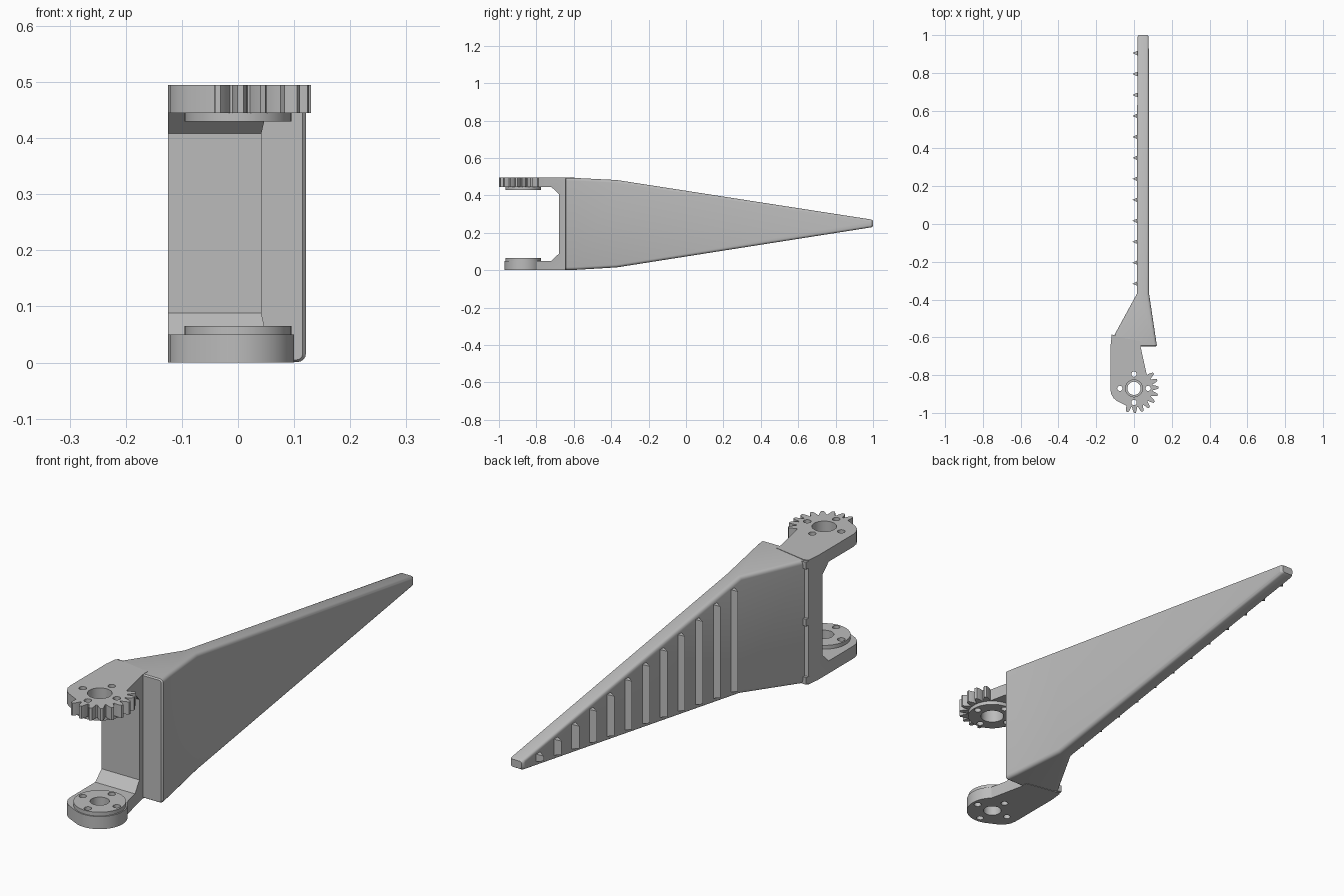
import bpy, bmesh, math
from mathutils import Vector

cube = bpy.data.objects.get("Cube")
if cube:
    bpy.data.objects.remove(cube)

grey = bpy.data.materials.new("plain grey")
grey.use_nodes = True
GREY = (0.5, 0.5, 0.5, 1)
grey.diffuse_color = GREY
grey.node_tree.nodes["Principled BSDF"].inputs["Base Color"].default_value = GREY

HUB = Vector((0, -0.87))      # hinge axis in plan
HEIGHT = 0.495


def finish(bm, name, angle=35):
    bmesh.ops.recalc_face_normals(bm, faces=bm.faces)
    mesh = bpy.data.meshes.new(name)
    bm.to_mesh(mesh)
    bm.free()
    ob = bpy.data.objects.new(name, mesh)
    bpy.context.collection.objects.link(ob)
    mesh.materials.append(grey)
    smooth(ob, angle)
    return ob


def smooth(ob, angle=35):
    bpy.ops.object.select_all(action='DESELECT')
    ob.select_set(True)
    bpy.context.view_layer.objects.active = ob
    bpy.ops.object.shade_smooth_by_angle(angle=math.radians(angle))


def loft(bm, rings):
    """Skin a list of equal point rings and cap both ends."""
    loops = [[bm.verts.new(p) for p in ring] for ring in rings]
    for a, b in zip(loops, loops[1:]):
        for i in range(len(a)):
            j = (i + 1) % len(a)
            bm.faces.new((a[i], a[j], b[j], b[i]))
    bm.faces.new(loops[0])
    bm.faces.new(loops[-1])


def prism(bm, pts, lo, hi, axis='z'):
    place = (lambda p, h: (p[0], p[1], h)) if axis == 'z' else (lambda p, h: (h, p[0], p[1]))
    loft(bm, [[place(p, h) for p in pts] for h in (lo, hi)])


def arc(centre, r, start, end, n):
    return [(centre[0] + r * math.cos(math.radians(a)), centre[1] + r * math.sin(math.radians(a)))
            for a in (start + (end - start) * i / (n - 1) for i in range(n))]


def circle(centre, r, n=32):
    return arc(centre, r, 0, 360 * (n - 1) / n, n)


def cut(ob, cutter):
    mod = ob.modifiers.new("cut", 'BOOLEAN')
    mod.operation = 'DIFFERENCE'
    mod.solver = 'EXACT'
    mod.object = cutter
    bpy.context.view_layer.objects.active = ob
    bpy.ops.object.modifier_apply(modifier=mod.name)


# Cutters: pivot holes, screw holes and the slot between the ears
bm = bmesh.new()
prism(bm, circle(HUB, 0.035), -0.1, 0.2)
prism(bm, circle(HUB, 0.045), 0.3, 0.6)
for a in range(0, 360, 90):
    spot = HUB + 0.075 * Vector((math.cos(math.radians(a)), math.sin(math.radians(a))))
    prism(bm, circle(spot, 0.014, 16), -0.1, 0.6)
holes = finish(bm, "hole_cutter")

bm = bmesh.new()
prism(bm, [(-1.2, 0.05), (-0.72, 0.05), (-0.68, 0.088), (-0.68, 0.408),
           (-0.72, 0.445), (-1.2, 0.445)], -0.4, 0.4, 'x')
slot = finish(bm, "slot_cutter")
holes.hide_render = slot.hide_render = True

# Clevis bracket: one plan outline with the slot and holes taken out
outline = [(0.035, -0.62), (-0.1, -0.595), (-0.119, -0.6), (-0.125, -0.65), (-0.125, -0.875),
           (-0.121, -0.9), (-0.108, -0.922), (-0.09, -0.937)]
outline += arc(HUB, 0.1, -112, 48, 28) + [(0.035, -0.65)]
bm = bmesh.new()
prism(bm, outline, 0, HEIGHT)
bracket = finish(bm, "hinge_bracket")
cut(bracket, slot)
cut(bracket, holes)
smooth(bracket, 25)

# Raised washers on the inner face of each ear
for name, lo, hi in (("lower_washer", 0.047, 0.065), ("upper_washer", 0.43, 0.448)):
    bm = bmesh.new()
    prism(bm, circle(HUB, 0.095, 48), lo, hi)
    washer = finish(bm, name)
    cut(washer, holes)
    smooth(washer)
for helper in (holes, slot):
    bpy.data.objects.remove(helper)

# Partial gear around the upper ear
bm = bmesh.new()
for k in range(9):
    a = math.radians(-106 + 18 * k)
    out, side = Vector((math.cos(a), math.sin(a))), Vector((-math.sin(a), math.cos(a)))
    half = [(0.095, 0.014), (0.108, 0.012), (0.12, 0.009), (0.13, 0.005)]
    pts = [HUB + out * r + side * w for r, w in half]
    pts += [HUB + out * r - side * w for r, w in reversed(half)]
    prism(bm, pts, 0.445, HEIGHT)
finish(bm, "gear_teeth", 25)


# Tapered finger: rounded rectangular sections lofted along y
def section(y, x0, x1, z0, z1, r):
    ring = []
    for cx, cz, a in ((x1 - r, z1 - r, 0), (x0 + r, z1 - r, 90),
                      (x0 + r, z0 + r, 180), (x1 - r, z0 + r, 270)):
        ring += [(x, y, z) for x, z in arc((cx, cz), r, a, a + 90, 5)]
    return ring


bm = bmesh.new()
loft(bm, [section(*s) for s in (
    (-0.648, -0.1, 0.115, 0.005, 0.49, 0.01),
    (-0.642, -0.105, 0.121, 0.001, 0.494, 0.015),
    (-0.59, -0.105, 0.113, 0.002, 0.493, 0.015),
    (-0.37, 0.015, 0.08, 0.015, 0.482, 0.015),
    (0.99, 0.018, 0.078, 0.229, 0.271, 0.012),
    (1.0, 0.024, 0.072, 0.235, 0.265, 0.009))])
finish(bm, "finger_blade", 30)

# Triangular grip ribs on the inner face, shrinking with the blade
bm = bmesh.new()
for k in range(12):
    y = -0.316 + 0.111 * k
    reach = 0.021 + (1 - y) * 0.155 - 0.02
    w = 0.014
    for sign in (1,):
        loft(bm, [[(0.022, y - w, 0.25 + s * reach), (0.022, y + w, 0.25 + s * reach),
                   (-0.008, y, 0.25 + s * (reach - 0.006))] for s in (-1, 1)])
finish(bm, "grip_ribs", 10)

# Small clips along the rear corner of the bracket
bm = bmesh.new()
for z in (0.018, 0.25, 0.477):
    prism(bm, [(-0.095, -0.61), (-0.095, -0.588), (-0.118, -0.586), (-0.121, -0.61)],
          z - 0.014, z + 0.014)
finish(bm, "corner_clips", 10)
